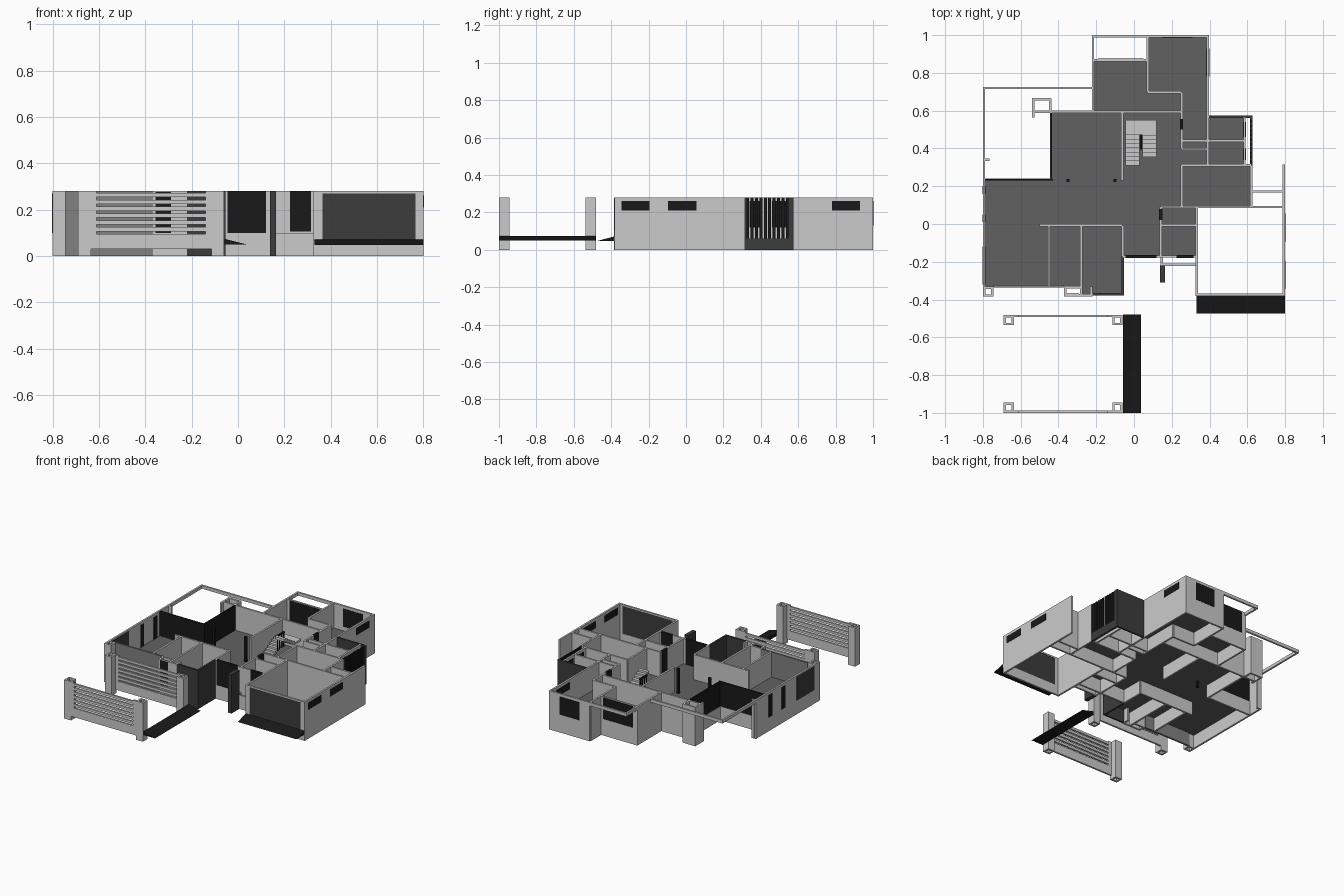
import bpy, bmesh

T, TOP, FLOOR = 0.013, 0.28, 0.10


def material(name, v):
    m = bpy.data.materials.new(name)
    m.diffuse_color = (v, v, v, 1)
    return m


BLACK = material("black", 0.01)
DARK = material("dark_grey", 0.045)
MID = material("mid_grey", 0.22)
FLOORING = material("floor_grey", 0.12)


def finish(name, bm, mat=None):
    bmesh.ops.recalc_face_normals(bm, faces=bm.faces)
    me = bpy.data.meshes.new(name)
    bm.to_mesh(me)
    bm.free()
    ob = bpy.data.objects.new(name, me)
    bpy.context.collection.objects.link(ob)
    if mat:
        me.materials.append(mat)
    return ob


def boxes(name, items, mat=None):
    """One object from boxes (x0, x1, y0, y1, z0, z1)."""
    bm = bmesh.new()
    for x0, x1, y0, y1, z0, z1 in items:
        vs = bmesh.ops.create_cube(bm, size=1)["verts"]
        for v in vs:
            v.co = (x1 if v.co.x > 0 else x0, y1 if v.co.y > 0 else y0,
                    z1 if v.co.z > 0 else z0)
    return finish(name, bm, mat)


def wx(y, x0, x1, z0=0, z1=TOP, t=T):
    """Wall running along x."""
    return (x0, x1, y - t / 2, y + t / 2, z0, z1)


def wy(x, y0, y1, z0=0, z1=TOP, t=T):
    """Wall running along y."""
    return (x - t / 2, x + t / 2, y0, y1, z0, z1)


def post(x, y, s=0.055):
    """Hollow square pillar with its lower corner at x, y."""
    h = T / 2
    return [wx(y + h, x, x + s), wx(y + s - h, x, x + s),
            wy(x + h, y + T, y + s - T), wy(x + s - h, y + T, y + s - T)]


def prism(name, pts, to3d, vec, mat=None):
    bm = bmesh.new()
    f = bm.faces.new([bm.verts.new(to3d(*p)) for p in pts])
    ext = bmesh.ops.extrude_face_region(bm, geom=[f], use_keep_orig=True)["geom"]
    bmesh.ops.translate(bm, vec=vec, verts=[g for g in ext if isinstance(g, bmesh.types.BMVert)])
    return finish(name, bm, mat)


# House floor
outline = [(-.79, -.33), (-.28, -.33), (-.28, -.375), (-.06, -.375), (-.06, -.17), (.33, -.17),
           (.33, .09), (.62, .09), (.62, .31), (.585, .31), (.585, .57), (.39, .57), (.39, .99),
           (.075, .99), (.075, .87), (-.215, .87), (-.215, .59), (-.435, .59), (-.435, .23), (-.79, .23)]
prism("floor", outline, lambda x, y: (x, y, FLOOR - .004), (0, 0, .004), FLOORING)

# Outer walls
boxes("outer_walls", [
    wy(-.794, -.33, .345), wx(.34, -.788, -.765),
    wx(.235, -.788, -.43, 0, FLOOR), wy(-.437, .23, .59, 0, FLOOR),
    wx(.594, -.54, .25), wy(-.534, .565, .665), wx(.66, -.54, -.44), wy(-.443, .6, .665),
    wy(-.217, .6, .875), wx(.868, -.217, .075), wx(.993, .07, .396), wy(.39, .31, .993),
    wy(.072, .70, .993), wy(.585, .31, .565), wx(.31, .25, .62), wy(.62, .09, .31),
    wx(.172, .62, .794), wx(.09, .14, .794), wy(.794, -.38, .315), wy(.332, -.38, .09),
    wx(-.172, -.06, .332), wx(-.335, -.37, -.28)])

# Front left wall, entrance side walls and corner pillar
boxes("front_left_wall", [wx(-.33, -.745, -.37)], MID)
boxes("corner_pillar", post(-.8, -.385))
boxes("front_bay_box", [wx(-.376, -.37, -.22), wy(-.364, -.376, -.33), wy(-.226, -.376, -.33)])
boxes("entrance_dark_walls", [wx(-.372, -.22, -.055), wy(-.06, -.378, -.17)], DARK)
boxes("entrance_fin", [(.137, .165, -.31, -.22, 0, TOP)], DARK)
boxes("planter", [wx(-.215, .14, .33, 0, FLOOR), wy(.146, -.215, -.17, 0, FLOOR)])

# Inner partitions
boxes("inner_walls", [
    wx(-.007, -.5, -.06), wy(-.06, -.172, -.007), wy(-.28, -.37, -.007), wy(-.45, -.33, -.007),
    wy(-.063, .23, .594), wx(.697, .072, .25), wy(.252, .397, .70), wx(.397, .252, .39),
    wx(.44, .252, .585), wy(.252, .09, .31), wy(.142, -.172, .09), wx(-.007, .142, .332)])

# Terrace and rear roof beams
boxes("roof_beams", [wx(.72, -.8, -.217, .257), wy(-.794, .34, .72, .257),
                     wx(.993, -.223, .072, .257), wy(-.217, .87, .993, .257)])

# Garage front and door
boxes("garage_front", [wx(-.375, .326, .365), wx(-.375, .765, .8),
                       wx(-.375, .365, .765, 0, .07), wx(-.375, .365, .765, .27, TOP)])
boxes("garage_door", [wx(-.375, .365, .765, .07, .27, .010)], DARK)

# Ramps
prism("garage_ramp", [(-.475, .047), (-.382, .047), (-.382, .072)],
      lambda y, z: (.33, y, z), (.47, 0, 0), BLACK)
prism("gate_ramp", [(-.058, .05), (.037, .05), (-.058, .074)],
      lambda x, z: (x, -1, z), (0, .52, 0), BLACK)

# Dark side screen with vertical slats
boxes("side_screen", [wx(.568, .39, .627), wy(.62, .31, .32), wy(.62, .55, .568),
                      wy(.62, .32, .55, 0, .06), wy(.62, .19, .31, 0, TOP, .005)], DARK)
boxes("screen_slats", [wy(.62, .322 + i * .0235, .338 + i * .0235, .06, TOP, .006)
                       for i in range(10)], BLACK)

# Windows, glazed walls and doors sit slightly proud of the walls
P = T + .004
boxes("windows", [
    wy(.794, -.345, -.195, .21, .26, P), wy(.794, -.095, .055, .21, .26, P),
    wy(.39, .78, .93, .21, .26, P), wx(.993, .15, .31, .13, .26, P),
    wx(.868, -.19, .05, .12, .275, P), wy(-.794, .16, .2, .1, .26, P),
    wy(-.794, .01, .05, .1, .26, P), wx(-.376, -.355, -.29, .1, .275, P),
    wx(-.172, .225, .315, .105, TOP + .001, P),
    wy(.585, .46, .54, .12, .26, P), wy(.585, .34, .40, .12, .26, P)], BLACK)
boxes("side_window_panel", [wy(-.794, -.32, -.12, .1, .27, P)], DARK)
boxes("terrace_glazing", [wx(.235, -.788, -.43, FLOOR, TOP, .008),
                          wy(-.437, .23, .59, FLOOR, TOP, .008)], BLACK)
boxes("doors", [wx(-.172, -.045, .12, .1, TOP + .001, P), wy(.142, .02, .08, FLOOR, TOP + .001, P),
                wy(.252, .50, .555, FLOOR, TOP + .001, P)], BLACK)
boxes("columns", [(x - .008, x + .008, .222, .238, .05, TOP) for x in (-.35, -.10)], BLACK)

# U-shaped stair
n, dy, dz = 7, .023, .0125
steps = [(-.045, .03, .31 + i * dy, .31 + (i + 1) * dy, FLOOR + max(0, i - 1) * dz,
          FLOOR + (i + 1) * dz) for i in range(n)]
steps.append((-.045, .12, .471, .55, .185, .2))
steps += [(.045, .12, .471 - (i + 1) * .023, .471 - i * .023, .195 + i * .014, .214 + i * .014)
          for i in range(5)]
boxes("stairs", steps)
boxes("stair_rail", [(.032, .042, .395, .475, .25, .262)] +
      [(.034, .040, y, y + .005, .15, .255) for y in (.397, .42, .445, .467)], BLACK)

# Slatted gate walls with hollow pillars
for label, y, py in (("front", -.993, -1), ("rear", -.487, -.535)):
    bars = [wx(y, -.61, -.14, .03, .095)]
    bars += [wx(y, -.61, -.14, .106 + i * .0295, .124 + i * .0295) for i in range(6)]
    bars += [wx(y, -.635, -.61, .03), wx(y, -.14, -.115, .03)]
    boxes(label + "_gate_slats", bars)
    pys = -1 if label == "front" else -.536
    boxes(label + "_gate_pillars", post(-.69, pys) + post(-.115, pys))
